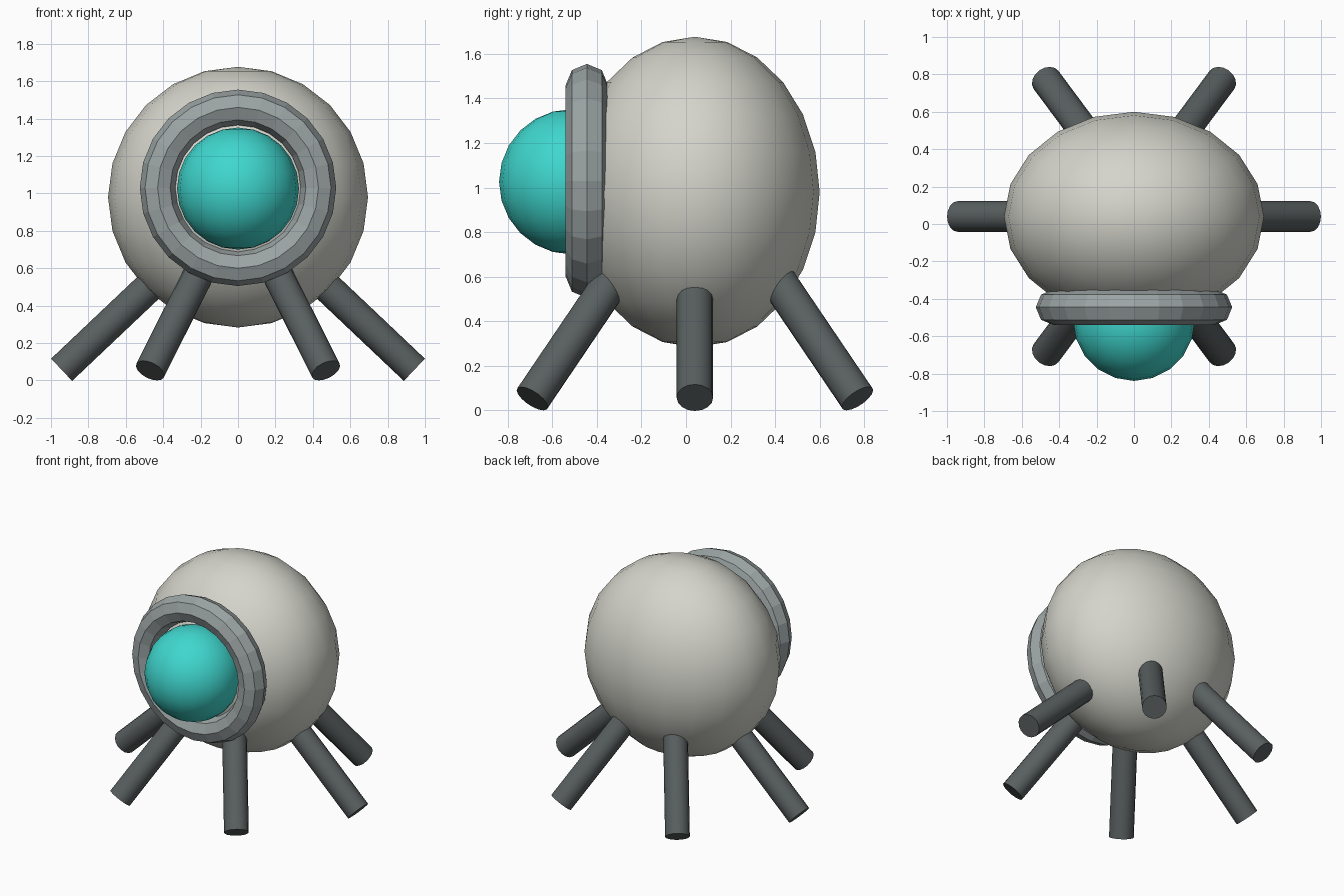
import bpy
from math import radians
from mathutils import Vector

if "Cube" in bpy.data.objects:
    bpy.data.objects.remove(bpy.data.objects["Cube"])


def material(name, rgb):
    m = bpy.data.materials.new(name)
    m.diffuse_color = (*rgb, 1)
    m.use_nodes = True
    m.node_tree.nodes["Principled BSDF"].inputs["Base Color"].default_value = m.diffuse_color
    return m


SHELL = material("shell", (0.66, 0.66, 0.60))
METAL = material("metal", (0.33, 0.37, 0.37))
DARK = material("dark_metal", (0.10, 0.115, 0.115))
LENS = material("lens", (0.05, 0.68, 0.62))


def finish(name, mat, smooth=True):
    ob = bpy.context.object
    ob.name = name
    ob.data.materials.append(mat)
    if smooth:
        bpy.ops.object.shade_smooth_by_angle(angle=radians(40))
    return ob


def ball(name, loc, scale, mat):
    bpy.ops.mesh.primitive_uv_sphere_add(segments=20, ring_count=12, radius=1, location=loc)
    bpy.context.object.scale = scale
    bpy.ops.object.transform_apply(location=False, rotation=False, scale=True)
    finish(name, mat)


def leg(name, top, foot):
    top, foot = Vector(top), Vector(foot)
    axis = foot - top
    bpy.ops.mesh.primitive_cylinder_add(
        vertices=16, radius=0.082, depth=axis.length, location=(top + foot) / 2,
        rotation=axis.to_track_quat('Z', 'Y').to_euler())
    finish(name, DARK)


# Squashed round body
ball("body", (0, 0.04, 0.98), (0.695, 0.56, 0.697), SHELL)

# Faceted ring around the eye
bpy.ops.mesh.primitive_torus_add(
    major_segments=24, minor_segments=8, major_radius=0.43, minor_radius=0.095,
    location=(0, -0.445, 1.03), rotation=(radians(90), 0, 0))
finish("eye_ring", METAL, smooth=False)

# Eye ball
ball("eye", (0, -0.513, 1.026), (0.326, 0.326, 0.326), LENS)

# Six splayed legs, mirrored left and right
for side, s in (("right", 1), ("left", -1)):
    leg(side + "_middle_leg", (s * 0.37, 0.04, 0.60), (s * 0.943, 0.04, 0.057))
    for end, e in (("front", -1), ("back", 1)):
        leg(f"{side}_{end}_leg", (s * 0.195, 0.04 + e * 0.36, 0.60),
            (s * 0.47, 0.04 + e * 0.73, 0.053))
